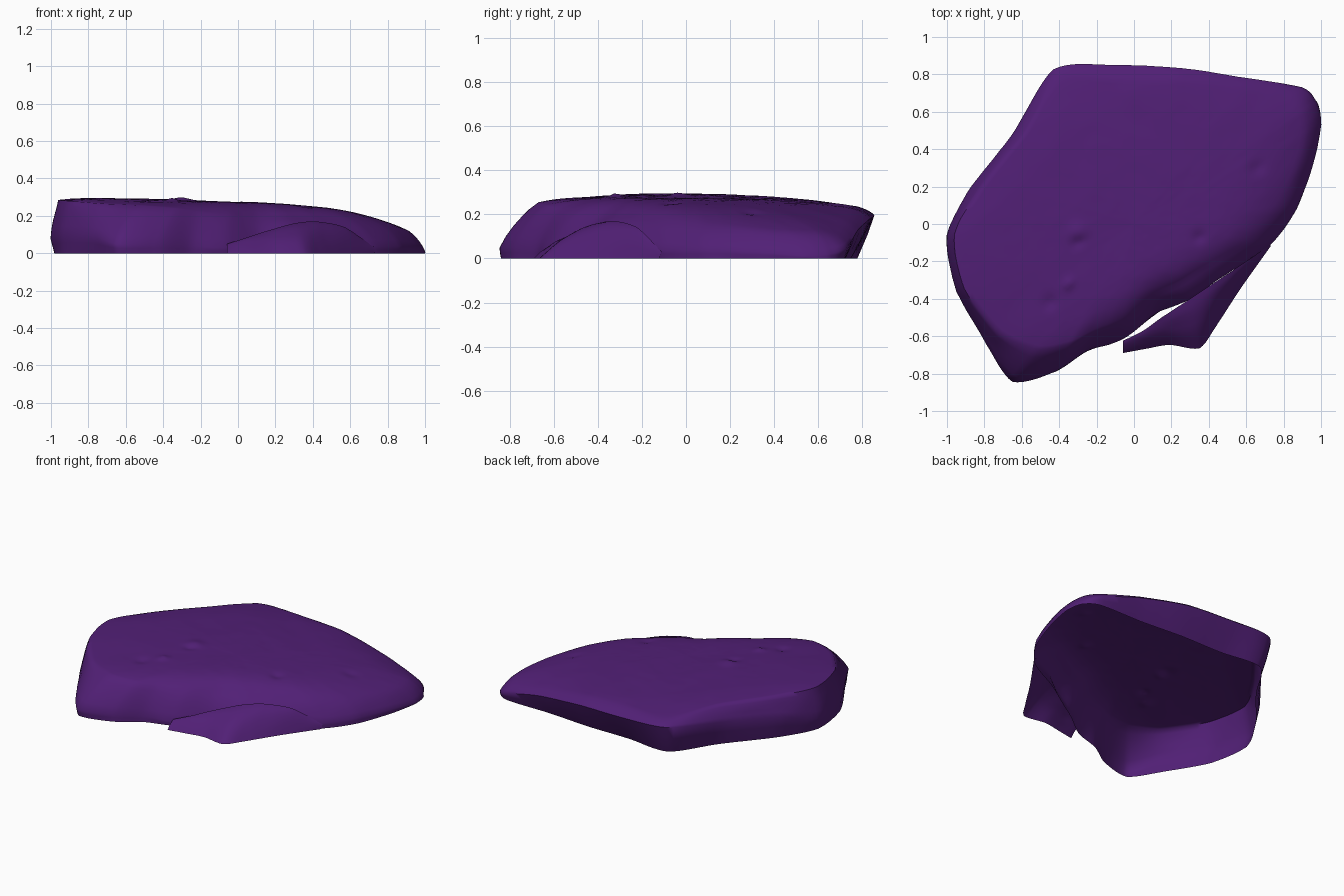
import bpy, bmesh, math
from mathutils import Vector, noise

if "Cube" in bpy.data.objects:
    bpy.data.objects.remove(bpy.data.objects["Cube"])

# Outline stations: x, y, height of widest point, foot inset, rim inset, rim height
OUTLINE = [
    (-.43, .83, .20, .07, .07, .235), (-.10, .85, .19, .10, .08, .237),
    (.25, .835, .18, .09, .08, .225), (.60, .78, .13, .07, .08, .18),
    (.90, .73, .05, .02, .10, .125), (.98, .65, .02, 0, .10, .12),
    (1.0, .53, .01, 0, .10, .12), (.96, .33, .03, 0, .10, .135),
    (.87, .08, .04, 0, .12, .16), (.73, -.11, .04, 0, .12, .175),
    (.50, -.265, .10, .03, .11, .20), (.30, -.40, .10, .03, .11, .20),
    (.12, -.48, .05, 0, .10, .20), (-.06, -.615, .03, 0, .11, .20),
    (-.25, -.68, .04, 0, .11, .22), (-.42, -.79, .05, 0, .17, .24),
    (-.65, -.845, .05, .01, .22, .255), (-.79, -.64, .10, .01, .09, .265),
    (-.95, -.36, .10, .01, .045, .28), (-1.0, -.06, .08, .02, .04, .285),
    (-.87, .20, .15, .03, .05, .28), (-.63, .51, .17, .04, .05, .27),
]
# Chip stations: back edge x, y, z and foot x, y
CHIP = [
    (-.06, -.625, .05, -.06, -.69), (.05, -.57, .085, .06, -.668),
    (.14, -.505, .115, .19, -.646), (.30, -.40, .16, .35, -.665),
    (.42, -.32, .17, .44, -.545), (.57, -.22, .14, .57, -.345),
    (.73, -.11, .03, .73, -.12),
]


def spline(pts, steps, closed, soft=.7):
    """Catmull-Rom blended with straight lines, for crisp rock corners."""
    n, out = len(pts), []
    get = lambda i: pts[i % n] if closed else pts[max(0, min(n - 1, i))]
    for i in range(n if closed else n - 1):
        p = [get(i + k) for k in (-1, 0, 1, 2)]
        for j in range(steps):
            t = j / steps
            out.append(tuple(
                soft * .5 * (2 * b + (c - a) * t + (2 * a - 5 * b + 4 * c - d) * t * t
                             + (3 * b - a - 3 * c + d) * t ** 3)
                + (1 - soft) * (b + (c - b) * t)
                for a, b, c, d in zip(*p)))
    if not closed:
        out.append(pts[-1])
    return out


def rough(x, y, z, amp):
    return amp * noise.fractal(Vector((x, y, z * 2)) * 4, 1.0, 2.0, 4)


def top_height(x, y):
    """Gently tilted top with a chipped knob and a few pits."""
    z = .275 - .035 * x - .125 * max(0, x) ** 3 - .055 * y * y
    for px, py, r, h in ((-.30, -.04, .07, .014), (-.30, -.10, .04, -.012),
                         (-.35, -.32, .04, .015), (-.45, -.42, .05, -.012),
                         (.35, -.07, .05, -.012), (.66, .30, .05, -.01),
                         (-.02, .79, .08, -.006)):
        z += h * math.exp(-((x - px) ** 2 + (y - py) ** 2) / (r * r) * 2)
    return z + rough(x, y, 0, .003)


def loft(name, rings, closed, mat):
    """Bridge rings of points; a single-point last ring becomes a fan."""
    bm = bmesh.new()
    vs = [[bm.verts.new(p) for p in r] for r in rings]
    for a, b in zip(vs, vs[1:]):
        n = len(a)
        for i in range(n if closed else n - 1):
            j = (i + 1) % n
            bm.faces.new((a[i], b[0], a[j]) if len(b) == 1
                         else (a[i], b[i], b[j], a[j]))
    # face the outside upwards
    bm.normal_update()
    if sum(f.normal.z * f.calc_area() for f in bm.faces) < 0:
        bmesh.ops.reverse_faces(bm, faces=bm.faces[:])
    me = bpy.data.meshes.new(name)
    bm.to_mesh(me)
    bm.free()
    ob = bpy.data.objects.new(name, me)
    bpy.context.collection.objects.link(ob)
    me.materials.append(mat)
    bpy.ops.object.select_all(action='DESELECT')
    ob.select_set(True)
    bpy.context.view_layer.objects.active = ob
    bpy.ops.object.shade_smooth_by_angle(angle=math.radians(60))
    return ob


purple = bpy.data.materials.new("purple_stone")
purple.diffuse_color = (.083, .014, .18, 1)
purple.use_nodes = True
purple.node_tree.nodes["Principled BSDF"].inputs["Base Color"].default_value = purple.diffuse_color

# Main slab: open foot, wall, rounded rim, then rings shrinking over the top
edge = spline(OUTLINE, 8, True)
rings = []


def ring(inset, height):
    pts = []
    for s in edge:
        d = math.hypot(s[0], s[1])
        k = 1 - inset(s) / d
        x, y, z = s[0] * k, s[1] * k, height(s)
        w = rough(x, y, z, .005) if z > .001 else 0
        pts.append((x + w * x / d, y + w * y / d, max(z, 0)))
    rings.append(pts)


ring(lambda s: s[3], lambda s: 0)
ring(lambda s: s[3] * .4, lambda s: s[2] * .55)
ring(lambda s: 0, lambda s: s[2])
for t in (.2, .4, .6, .8, 1):
    ring(lambda s: s[4] * (t - .25 * t * (1 - t)),
         lambda s: s[2] + (s[5] - s[2]) * (t + .3 * t * (1 - t)))
rim, N = rings[-1], 36
for k in range(1, N):
    f = 1 - k / N
    rings.append([(x * f, y * f,
                   top_height(x * f, y * f) + (z - top_height(x, y)) * f ** 6)
                  for x, y, z in rim])
rings.append([(0, 0, top_height(0, 0))])
loft("rock_slab", rings, True, purple)

# Broken chip leaning against the front right side
cols = spline(CHIP, 6, False)
rows = []
for k in range(9):
    t = k / 8
    row = []
    for bx, by, bz, fx, fy in cols:
        x, y = bx + (fx - bx) * t, by + (fy - by) * t
        z = bz * (1 - t ** 1.5)
        row.append((x, y, max(0, z + (rough(x, y, z, .006) if 0 < k < 8 else 0))))
    rows.append(row)
loft("rock_chip", rows, False, purple)
